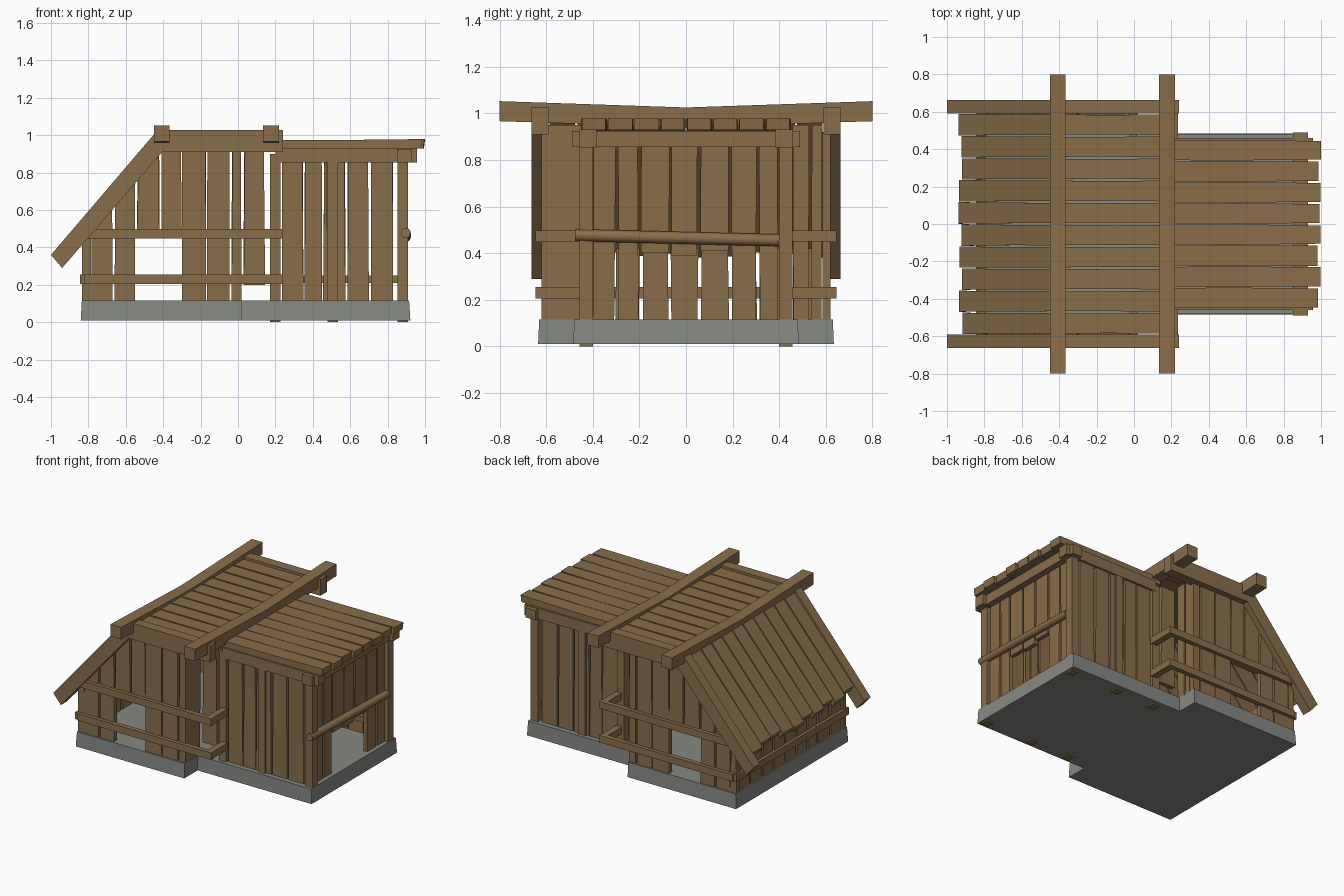
import bpy, bmesh, random
from mathutils import Vector

if "Cube" in bpy.data.objects:
    bpy.data.objects.remove(bpy.data.objects["Cube"])
random.seed(4)


def material(name, col):
    m = bpy.data.materials.new(name)
    m.diffuse_color = (*col, 1)
    m.use_nodes = True
    m.node_tree.nodes["Principled BSDF"].inputs["Base Color"].default_value = m.diffuse_color
    return m


WOOD = material("wood", (0.25, 0.155, 0.07))
STONE = material("stone", (0.24, 0.25, 0.23))
parts = {}


def loft(name, rings):
    """Close a solid through rings of points; parts sharing a name are joined."""
    bm = parts.setdefault(name, bmesh.new())
    vs = [[bm.verts.new(p) for p in r] for r in rings]
    n = len(vs[0])
    faces = [bm.faces.new(vs[0]), bm.faces.new(vs[-1][::-1])]
    for a, b in zip(vs, vs[1:]):
        faces += [bm.faces.new((a[i], b[i], b[(i + 1) % n], a[(i + 1) % n])) for i in range(n)]
    bmesh.ops.recalc_face_normals(bm, faces=faces)


def box(name, x0, x1, y0, y1, z0, z1):
    loft(name, [[(x, y0, z0), (x, y1, z0), (x, y1, z1), (x, y0, z1)] for x in (x0, x1)])


def side_prism(name, pts, y0, y1):
    """Extrude an x-z outline along y."""
    loft(name, [[(x, y, z) for x, z in pts] for y in (y0, y1)])


def end_plank(name, y0, y1, z0, z1, x0, x1):
    """Upright plank facing x, edges slightly uneven."""
    j = [random.uniform(0, 0.008) for _ in range(4)]
    pts = [(y0 + j[0], z0), (y1 - j[1], z0), (y1 - j[2], z1), (y0 + j[3], z1)]
    loft(name, [[(x, y, z) for y, z in pts] for x in (x0, x1)])


def under_roof(x):
    return min(0.92, 0.30 + 1.164 * (x + 0.94))


# stone foundation, T-shaped with slightly sloping sides
plan = [(-.835, -.63), (.018, -.63), (.018, -.48), (.915, -.48),
        (.915, .48), (.018, .48), (.018, .63), (-.835, .63)]
loft("foundation", [[(x * s, y * s, z) for x, y in plan] for s, z in ((1.007, .01), (1, .115))])

# long side walls, frames and roof edge beams, mirrored front and back
wide = [(-.835, -.785, .115), (-.785, -.67, .115), (-.66, -.55, .115), (-.54, -.42, .45),
        (-.41, -.30, .45), (-.30, -.17, .115), (-.165, -.045, .115), (-.035, .018, .115)]
narrow = [(.03, .145, .20), (.235, .35, .115), (.355, .45, .115), (.455, .48, .115),
          (.53, .575, .115), (.585, .70, .115), (.71, .83, .115)]
for s in (-1, 1):
    for x0, x1, z0 in wide:
        a, b = random.uniform(0, .007), random.uniform(0, .007)
        side_prism("main_wall_planks", [(x0, z0), (x1, z0), (x1 - a, under_roof(x1 - a)),
                   (x0 + b, under_roof(x0 + b))], s * .585, s * .62)
    for x0, x1, z0 in narrow:
        a, b = random.uniform(0, .008), random.uniform(0, .008)
        side_prism("porch_wall_planks", [(x0, z0), (x1, z0), (x1 - a, .92), (x0 + b, .92)],
                   s * .415, s * .445)
    for x in (.17, .478, .853):
        box("porch_posts", x, x + .057, s * .40, s * .458, 0, .90)
    box("porch_inner_rail", .2, .86, s * .385, s * .415, .21, .25)
    box("porch_side_plate", .2, .958, s * .385, s * .46, .853, .93)
    # horizontal rails with returns round the corner
    for z in (.205, .448):
        box("main_wall_rails", -.82, .238, s * .61, s * .645, z, z + .05)
        box("rail_returns", .19, .236, s * .45, s * .612, z + .001, z + .049)
    # inner corner wall between wide and narrow parts
    for y0, y1 in ((.455, .53), (.535, .585)):
        end_plank("corner_wall_planks", s * y0, s * y1, .115, .95, -.02, .016)
    # bent roof edge beam
    side_prism("roof_edge_beam", [(-1, .36), (-.94, .29), (-.405, .91), (.24, .91),
               (.24, 1.027), (-.43, 1.027)], s * .59, s * .662)

# low back wall under the sloping roof
edges = [-.585, -.45, -.31, -.19, -.07, .06, .19, .31, .45, .585]
for a, b in zip(edges, edges[1:]):
    end_plank("back_wall_planks", a + .004, b - .004, .115, .42, -.825, -.79)
box("back_wall_rails", -.845, -.82, -.635, .635, .205, .255)

# open end wall: full planks at the sides, short planks over the doorway
front = [(-.40, -.30, .115), (-.295, -.20, .115), (-.195, -.07, .40), (-.065, .055, .39),
         (.062, .185, .41), (.195, .305, .115), (.31, .40, .115)]
for y0, y1, z in front:
    end_plank("end_wall_planks", y0, y1, z, .90, .855, .885)
box("end_plate", .85, .93, -.49, .49, .855, .925)

# main roof boards: flat top folded down into the long slope
for i in range(10):
    y = -.531 + i * .118
    end = random.uniform(-.94, -.915)
    rings = []
    for x, k in ((end, 1), (-.68, .97), (-.43, .95), (-.1, .93), (.21, .98)):
        w = .058 * k - random.uniform(0, .002)
        top = min(1.012, .35 + 1.164 * (x + 1))
        d = .042 if x > -.43 else .05
        dx = .024 if x < -.5 else 0.012 if x < -.4 else 0
        rings.append([(x, y - w, top), (x, y + w, top), (x + dx, y + w, top - d + dx * .4),
                      (x + dx, y - w, top - d + dx * .4)])
    loft("main_roof_boards", rings)

# porch roof boards
for i in range(8):
    y = -.395 + i * .1128
    e = random.uniform(.975, .995)
    w0, w1 = .053, random.uniform(.048, .055)
    loft("porch_roof_boards", [[(x, y - w, zt - .05), (x, y + w, zt - .05),
         (x + dx, y + w, zt), (x + dx, y - w, zt)]
         for x, w, zt, dx in ((.15, w0, .973, 0), (.55, .055, .974, 0), (e, w1, .979, .006))])

# two sagging ridge beams across the roof
for x0, x1 in ((-.45, -.365), (.135, .22)):
    loft("ridge_beams", [[(x0, y, z0), (x1, y, z0), (x1, y, z1), (x0, y, z1)]
         for y, z0, z1 in ((-.8, .966, 1.052), (0, .94, 1.025), (.8, .966, 1.052))])

for name, bm in parts.items():
    me = bpy.data.meshes.new(name)
    bm.to_mesh(me)
    bm.free()
    me.materials.append(STONE if name == "foundation" else WOOD)
    bpy.context.collection.objects.link(bpy.data.objects.new(name, me))

# round pole across the doorway
p, q = Vector((.898, -.475, .477)), Vector((.898, .40, .455))
bpy.ops.mesh.primitive_cylinder_add(vertices=12, radius=.026, depth=(q - p).length, location=(p + q) / 2)
pole = bpy.context.object
pole.name = "doorway_pole"
pole.rotation_euler = (q - p).to_track_quat('Z', 'Y').to_euler()
pole.data.materials.append(WOOD)
bpy.ops.object.shade_smooth_by_angle()
